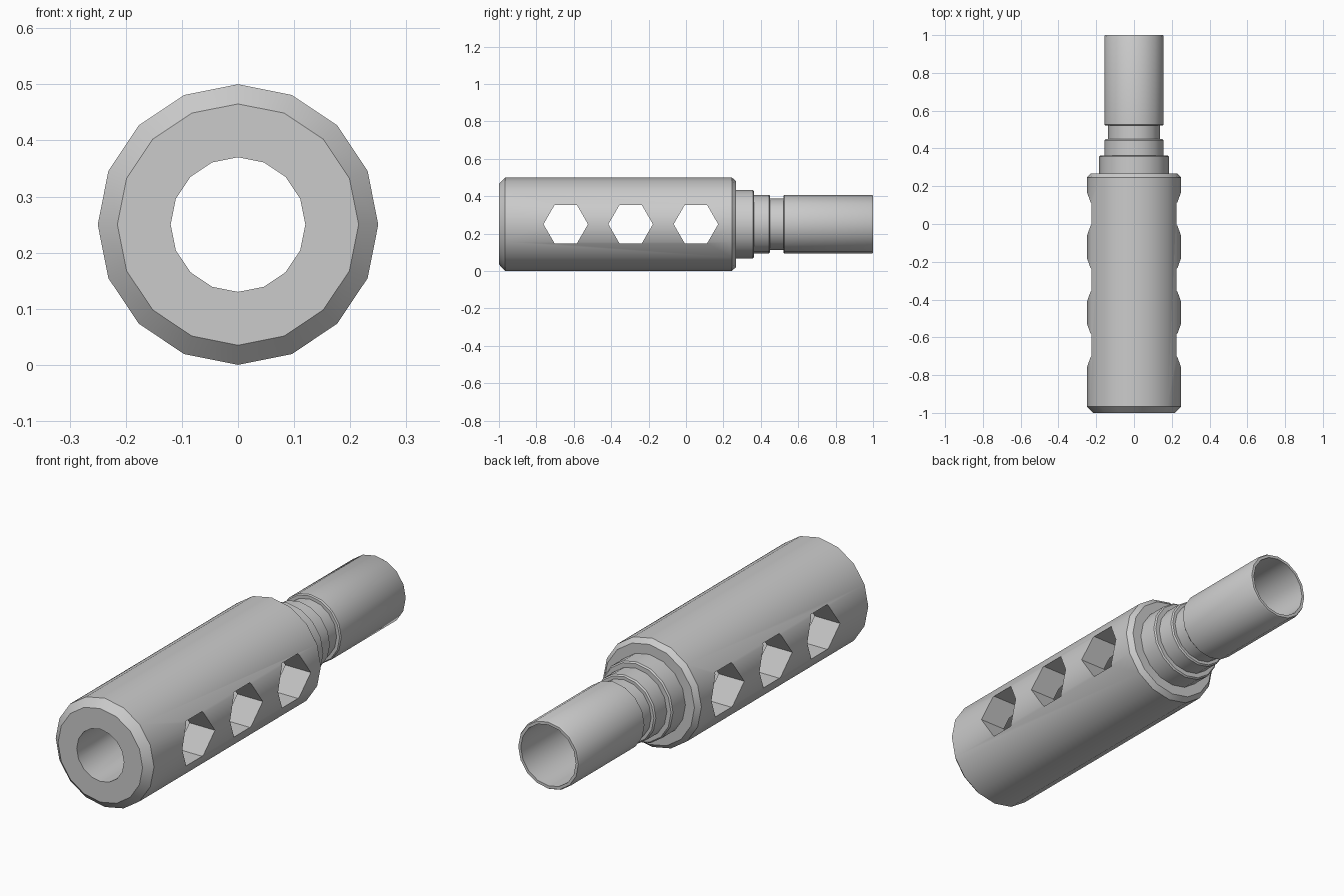
import bpy, bmesh, math

SIDES = 16
AXIS_Z = 0.25
BORE = 0.12

cube = bpy.data.objects.get("Cube")
if cube:
    bpy.data.objects.remove(cube, do_unlink=True)

# Single plain metal colour
metal = bpy.data.materials.new("grey metal")
metal.use_nodes = True
grey = (0.6, 0.6, 0.6, 1)
metal.diffuse_color = grey
metal.node_tree.nodes["Principled BSDF"].inputs["Base Color"].default_value = grey


def lathe(name, profile):
    """Turn a closed (y, radius) profile around the long axis."""
    bm = bmesh.new()
    rings = []
    for i in range(SIDES):
        a = math.tau * i / SIDES
        rings.append([bm.verts.new((r * math.sin(a), y, AXIS_Z + r * math.cos(a)))
                      for y, r in profile])
    n = len(profile)
    for i in range(SIDES):
        here, after = rings[i], rings[(i + 1) % SIDES]
        for j in range(n):
            k = (j + 1) % n
            bm.faces.new((here[j], here[k], after[k], after[j]))
    bmesh.ops.recalc_face_normals(bm, faces=bm.faces)
    mesh = bpy.data.meshes.new(name)
    bm.to_mesh(mesh)
    bm.free()
    mesh.materials.append(metal)
    obj = bpy.data.objects.new(name, mesh)
    bpy.context.collection.objects.link(obj)
    return obj


def select_only(obj):
    bpy.ops.object.select_all(action='DESELECT')
    obj.select_set(True)
    bpy.context.view_layer.objects.active = obj


# Thick chamfered body with a straight bore
body = lathe("brake_body", [(-1, BORE), (-1, 0.215), (-0.967, 0.25),
                            (0.245, 0.25), (0.267, 0.23), (0.267, BORE)])

# Hexagonal ports cut straight through both sides
for y in (-0.643, -0.296, 0.053):
    bpy.ops.mesh.primitive_cylinder_add(vertices=6, radius=0.119, depth=1,
                                        location=(0, y, AXIS_Z),
                                        rotation=(0, math.pi / 2, 0))
    cutter = bpy.context.object
    cutter.name = "port_cutter"
    cutter.hide_render = True
    cutter.data.materials.append(metal)
    select_only(body)
    cut = body.modifiers.new("port", 'BOOLEAN')
    cut.operation = 'DIFFERENCE'
    cut.solver = 'EXACT'
    cut.object = cutter
    bpy.ops.object.modifier_apply(modifier=cut.name)
    bpy.data.objects.remove(cutter, do_unlink=True)

# Stepped collar and narrow neck behind the body
collar = lathe("stepped_collar", [(0.267, BORE), (0.267, 0.184), (0.357, 0.184),
                                  (0.363, 0.178), (0.363, 0.157), (0.443, 0.157),
                                  (0.449, 0.151), (0.449, 0.137), (0.521, 0.137),
                                  (0.521, BORE)])

# Thin-walled rear sleeve
sleeve = lathe("rear_sleeve", [(0.521, BORE), (0.521, 0.152), (0.526, 0.157),
                               (0.993, 0.157), (1, 0.153), (1, 0.14),
                               (0.535, 0.14), (0.535, BORE)])

# Rounded shading along the turned surfaces, crisp steps and port edges
for part in (body, collar, sleeve):
    select_only(part)
    bpy.ops.object.shade_smooth_by_angle(angle=math.radians(30))
